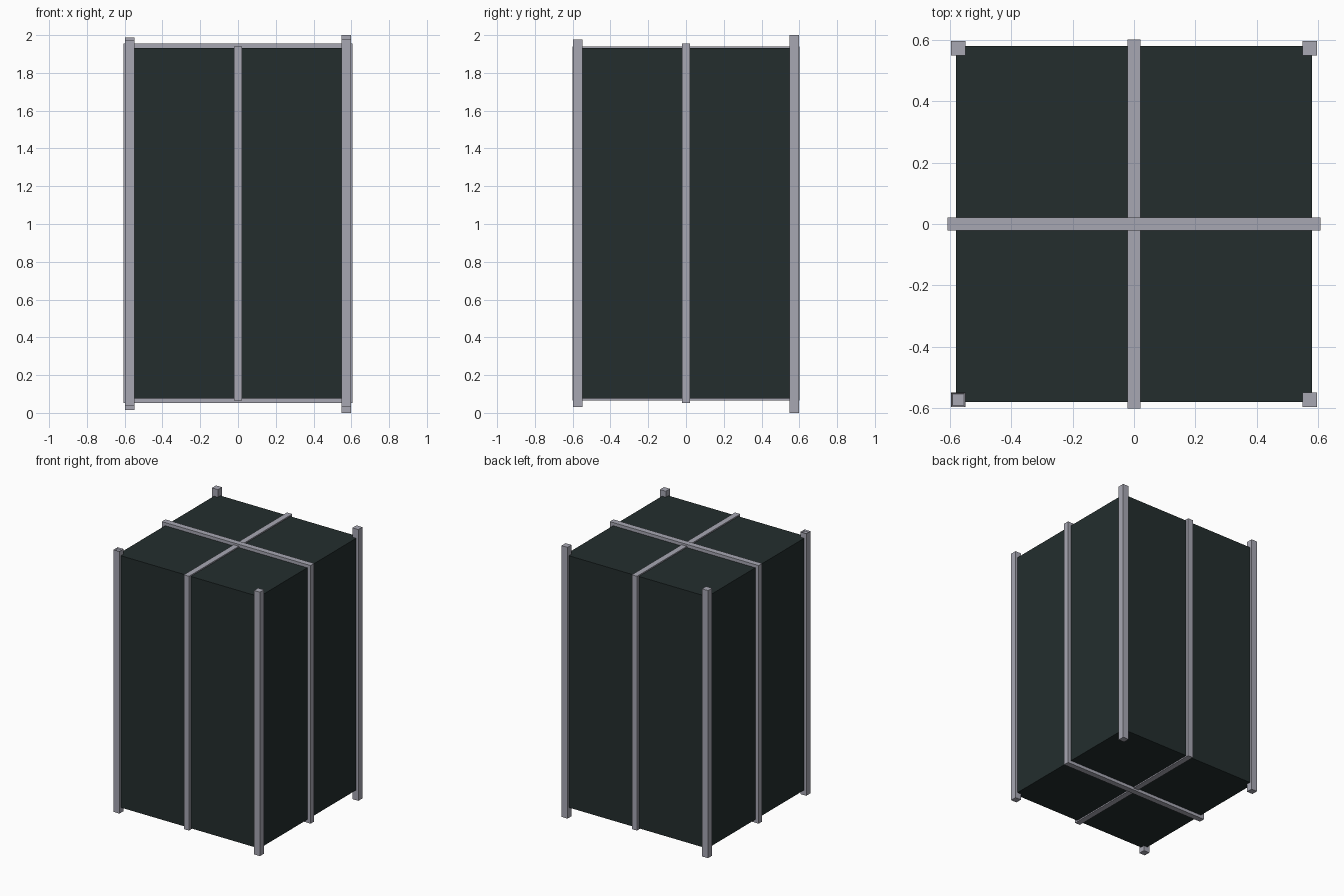
import bpy
import bmesh
from mathutils import Vector

default = bpy.data.objects.get("Cube")
if default:
    bpy.data.objects.remove(default, do_unlink=True)


def make_material(name, color):
    mat = bpy.data.materials.new(name)
    mat.use_nodes = True
    mat.diffuse_color = color
    mat.node_tree.nodes["Principled BSDF"].inputs["Base Color"].default_value = color
    return mat


dark = make_material("dark green panel", (0.017, 0.027, 0.027, 1))
grey = make_material("grey metal", (0.39, 0.39, 0.45, 1))


def box(name, low, high, mat, recess=0):
    """Box between two corners, optionally with a small recess in its top."""
    low, high = Vector(low), Vector(high)
    bm = bmesh.new()
    bmesh.ops.create_cube(bm, size=1)
    for v in bm.verts:
        v.co = (low + high) / 2 + v.co * (high - low)
    if recess:
        bm.normal_update()
        top = [f for f in bm.faces if f.normal.z > 0.9]
        bmesh.ops.inset_region(bm, faces=top, thickness=recess)
        bmesh.ops.translate(bm, verts=top[0].verts, vec=(0, 0, -recess))
    mesh = bpy.data.meshes.new(name)
    bm.to_mesh(mesh)
    bm.free()
    mesh.materials.append(mat)
    obj = bpy.data.objects.new(name, mesh)
    bpy.context.collection.objects.link(obj)
    return obj


# Main body
box("body", (-0.58, -0.58, 0.075), (0.58, 0.58, 1.932), dark)

# Corner posts, each a slightly different length
posts = {
    "back_left": (1, 1, 0.0, 0),
    "back_right": (-1, 1, 0.015, 0),
    "front_left": (1, -1, 0.03, 0),
    "front_right": (-1, -1, 0.037, 0.008),
}
half = 0.024
for label, (sx, sy, gap, recess) in posts.items():
    x, y = sx * 0.573, sy * 0.573
    box("post_" + label, (x - half, y - half, gap),
        (x + half, y + half, 2 - gap * 0.8), grey, recess)

# Two rings of bars around the body: one in the xz plane, one in the yz plane
width, depth = 0.021, 0.04


def ring(axis, reach, bottom, top):
    def bar(name, a0, a1, z0, z1):
        low, high = [-width, -width, z0], [width, width, z1]
        low[axis], high[axis] = a0, a1
        box(name, low, high, grey)

    sides = (("right", "left"), ("front", "back"))[axis]
    bar("top_bar_" + "xy"[axis], -reach, reach, top - depth, top)
    bar("bottom_bar_" + "xy"[axis], -reach, reach, bottom, bottom + depth)
    bar(sides[0] + "_bar", -reach, depth - reach, bottom + depth, top - depth)
    bar(sides[1] + "_bar", reach - depth, reach, bottom + depth, top - depth)


ring(0, 0.607, 0.052, 1.955)
ring(1, 0.601, 0.066, 1.941)
